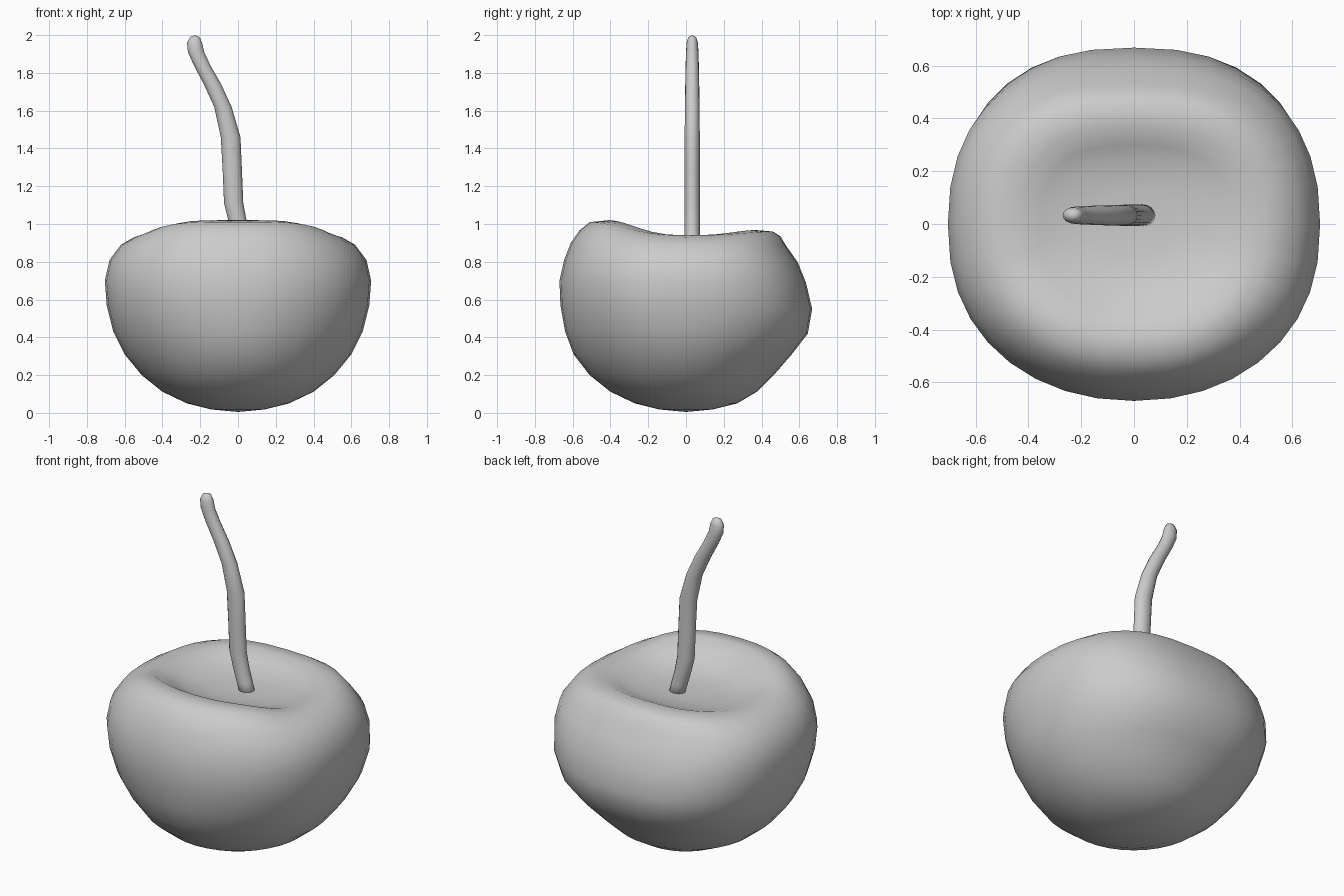
import bpy, bmesh
from math import cos, sin, pi, copysign

if "Cube" in bpy.data.objects:
    bpy.data.objects.remove(bpy.data.objects["Cube"])


def loft(name, rings, start, end):
    """Skin a list of point rings, closing both ends with a fan."""
    bm = bmesh.new()
    loops = [[bm.verts.new(p) for p in ring] for ring in rings]
    n = len(loops[0])
    for lo, hi in zip(loops, loops[1:]):
        for i in range(n):
            j = (i + 1) % n
            bm.faces.new((lo[i], lo[j], hi[j], hi[i]))
    for pole, loop in ((start, loops[0]), (end, loops[-1])):
        v = bm.verts.new(pole)
        for i in range(n):
            bm.faces.new((v, loop[i], loop[(i + 1) % n]))
    bmesh.ops.recalc_face_normals(bm, faces=bm.faces)
    for f in bm.faces:
        f.smooth = True
    mesh = bpy.data.meshes.new(name)
    bm.to_mesh(mesh)
    bm.free()
    obj = bpy.data.objects.new(name, mesh)
    bpy.context.collection.objects.link(obj)
    return obj


def spow(v, e):
    return copysign(abs(v) ** e, v)


def fruit_ring(half_x, front_y, back_y, z_side, z_front, z_back, n, count=36):
    """Squarish ring whose height and depth differ at front, back and sides."""
    pts = []
    for i in range(count):
        t = 2 * pi * i / count
        c, s = cos(t), sin(t)
        e = 2 / (n + 0.15 * s * (n > 2))
        depth, z_end = (back_y, z_back) if s > 0 else (front_y, z_front)
        w = 1 - c ** 4
        pts.append((half_x * spow(c, e), depth * spow(s, e),
                    z_side + (z_end - z_side) * w))
    return pts


# Fruit: half width, front depth, back depth, side/front/back height, squareness
profile = [
    (.14, .14, .14, .018, .018, .018, 2),
    (.27, .27, .27, .05, .05, .05, 2),
    (.40, .40, .38, .112, .112, .115, 2),
    (.51, .51, .465, .20, .20, .20, 2),
    (.60, .595, .56, .31, .31, .31, 2.05),
    (.66, .64, .645, .43, .43, .42, 2.15),
    (.695, .665, .668, .57, .57, .55, 2.25),
    (.705, .67, .635, .70, .70, .69, 2.3),
    (.68, .645, .59, .81, .81, .80, 2.35),
    (.62, .61, .53, .89, .90, .885, 2.4),
    (.55, .565, .50, .93, .965, .935, 2.5),
    (.50, .51, .46, .94, 1.01, .96, 2.5),
    (.43, .41, .37, .94, 1.02, .968, 2.6),
    (.36, .33, .30, .925, .965, .935, 2.5),
    (.28, .24, .24, .905, .915, .91, 2.3),
    (.15, .13, .13, .895, .895, .895, 2),
]
loft("cherry_fruit", [fruit_ring(*p) for p in profile], (0, 0, .005), (0, 0, .89))

# Stem: centre x, height, radius in x, radius in y
path = [
    (.043, .86, .045, .04), (.02, .94, .047, .04), (-.003, 1.02, .048, .04),
    (-.023, 1.11, .051, .04), (-.030, 1.28, .051, .04), (-.039, 1.46, .052, .04),
    (-.080, 1.62, .046, .039), (-.135, 1.74, .046, .037), (-.190, 1.84, .044, .035),
    (-.222, 1.91, .043, .033), (-.230, 1.96, .040, .030), (-.229, 1.99, .025, .02),
]
stem_rings = [[(x + rx * cos(2 * pi * i / 16), .033 + ry * sin(2 * pi * i / 16), z)
               for i in range(16)] for x, z, rx, ry in path]
loft("cherry_stem", stem_rings, (.05, .033, .85), (-.228, .033, 2.0))
